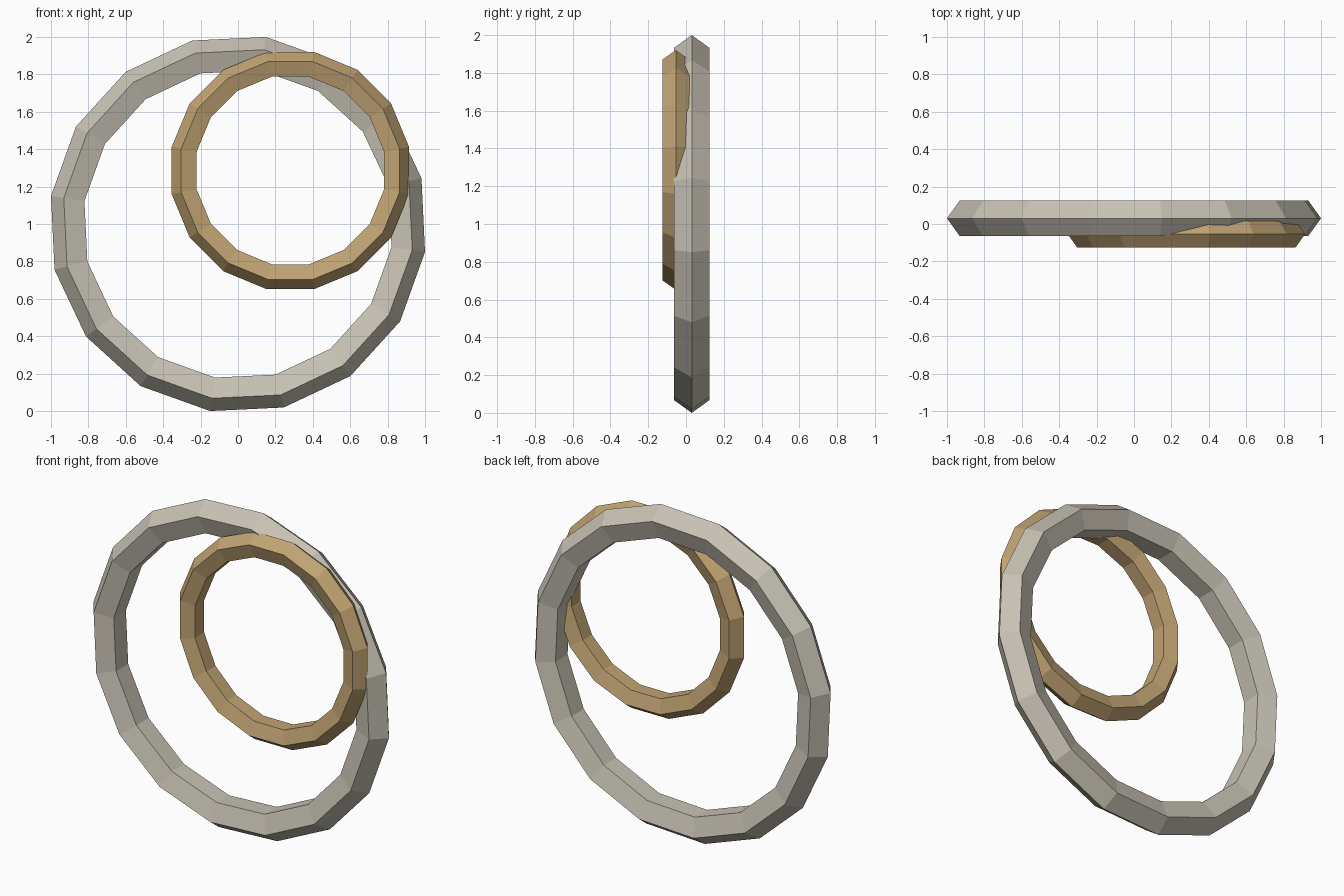
import bpy
import math

if "Cube" in bpy.data.objects:
    bpy.data.objects.remove(bpy.data.objects["Cube"])


def material(name, rgb):
    mat = bpy.data.materials.new(name)
    mat.diffuse_color = (*rgb, 1.0)
    mat.use_nodes = True
    mat.node_tree.nodes["Principled BSDF"].inputs["Base Color"].default_value = mat.diffuse_color
    return mat


def ring(name, centre, major, minor, turn, mat):
    """Upright flat-shaded ring: 16 segments, five-sided section with an outward ridge."""
    bpy.ops.mesh.primitive_torus_add(
        major_segments=16, minor_segments=5,
        major_radius=major, minor_radius=minor,
        location=centre,
        rotation=(math.radians(90), math.radians(-turn), 0))
    obj = bpy.context.object
    obj.name = name
    obj.data.materials.append(mat)
    bpy.ops.object.shade_flat()
    return obj


silver = material("pale_silver", (0.58, 0.54, 0.46))
gold = material("warm_gold", (0.53, 0.365, 0.17))

# Large ring behind, smaller ring overlapping its upper right front
ring("large_ring", (0, 0.0305, 1.0), 0.911, 0.1, 14.0, silver)
ring("small_ring", (0.28, -0.054, 1.286), 0.572, 0.075, 11.25, gold)
